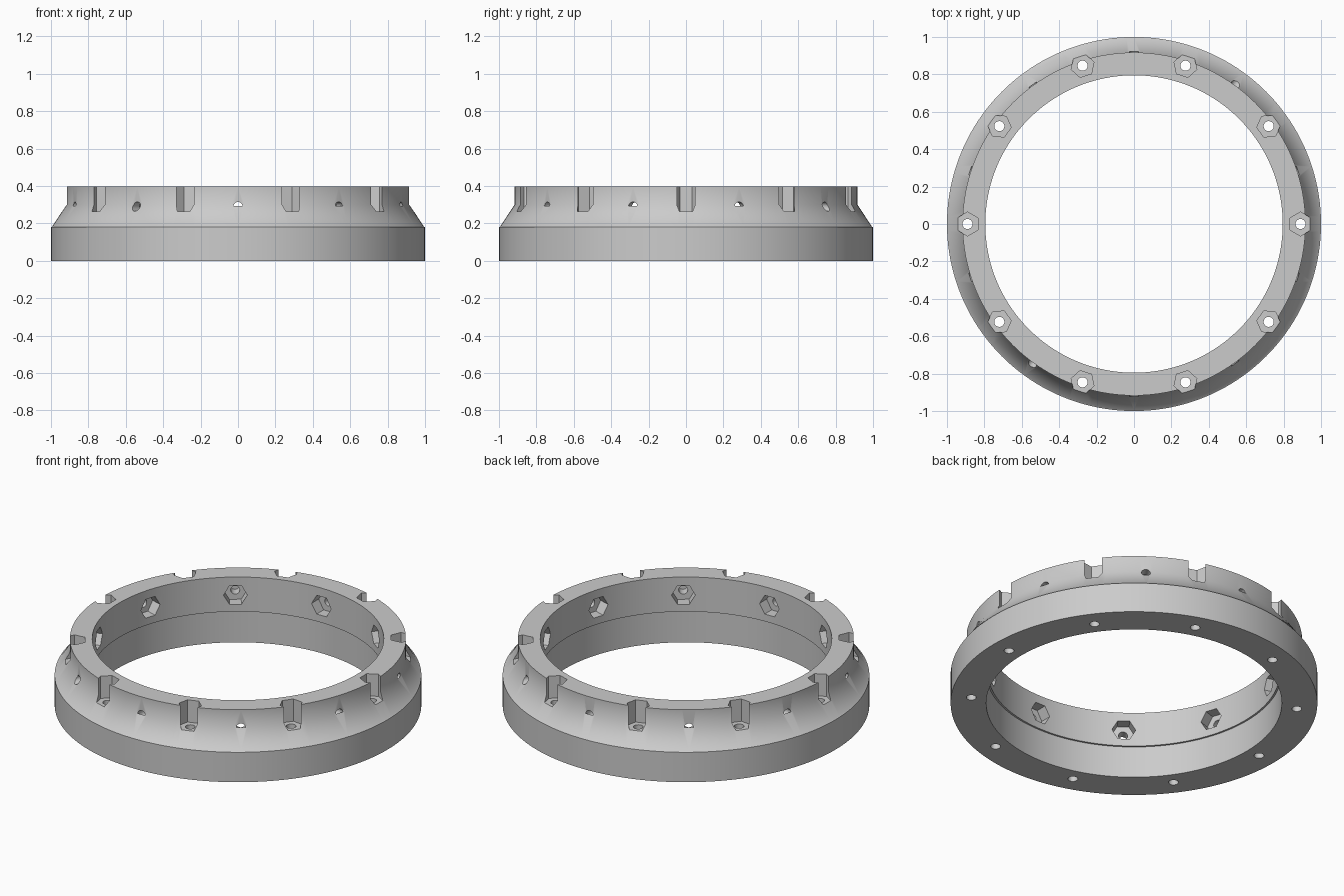
import bpy, bmesh, math
from mathutils import Matrix

default = bpy.data.objects.get("Cube")
if default:
    bpy.data.objects.remove(default, do_unlink=True)

COUNT = 10          # fasteners around the ring
SEGMENTS = 160
BOLT_R = 0.89       # radius of the vertical bolt circle
PORT_Z = 0.29       # height of the radial ports

grey = bpy.data.materials.new("plain grey")
grey.use_nodes = True
grey.diffuse_color = (0.6, 0.6, 0.6, 1)
grey.node_tree.nodes["Principled BSDF"].inputs["Base Color"].default_value = (0.6, 0.6, 0.6, 1)


def make_object(name, bm):
    bmesh.ops.recalc_face_normals(bm, faces=bm.faces)
    mesh = bpy.data.meshes.new(name)
    bm.to_mesh(mesh)
    bm.free()
    mesh.materials.append(grey)
    obj = bpy.data.objects.new(name, mesh)
    bpy.context.collection.objects.link(obj)
    return obj


def revolve(name, profile):
    """Closed (radius, height) profile turned about the z axis."""
    bm = bmesh.new()
    rings = []
    for i in range(SEGMENTS):
        a = math.tau * i / SEGMENTS
        rings.append([bm.verts.new((r * math.cos(a), r * math.sin(a), z)) for r, z in profile])
    n = len(profile)
    for i, ring in enumerate(rings):
        after = rings[(i + 1) % SEGMENTS]
        for j in range(n):
            k = (j + 1) % n
            bm.faces.new((ring[j], after[j], after[k], ring[k]))
    return make_object(name, bm)


def add_prism(bm, sides, radius, start, end, angle, vertical):
    """Prism from start to end, along z on the bolt circle or along the radius."""
    middle, depth = (start + end) / 2, end - start
    pose = Matrix.Rotation(angle, 4, "Z")
    if vertical:
        pose = pose @ Matrix.Translation((BOLT_R, 0, middle))
    else:
        pose = pose @ Matrix.Translation((middle, 0, PORT_Z)) @ Matrix.Rotation(math.pi / 2, 4, "Y")
    # The first corner points along the rim, so flats face in and out
    first = bmesh.ops.create_cone(bm, cap_ends=True, segments=sides, radius1=radius,
                                  radius2=radius, depth=depth)["verts"]
    bmesh.ops.transform(bm, matrix=pose, verts=first)


def cut(body, name, bm):
    cutter = make_object(name, bm)
    cutter.hide_render = True
    mod = body.modifiers.new(name, "BOOLEAN")
    mod.operation = "DIFFERENCE"
    mod.solver = "EXACT"
    mod.object = cutter
    bpy.context.view_layer.objects.active = body
    bpy.ops.object.modifier_apply(modifier=name)
    bpy.data.objects.remove(cutter, do_unlink=True)


# Ring body: straight skirt, sloped shoulder, straight collar, stepped bore
ring = revolve("flange_ring", [
    (0.806, 0), (1.0, 0), (1.0, 0.18), (0.994, 0.183), (0.917, 0.30),
    (0.917, 0.396), (0.917, 0.396 + 0.002), (0.795, 0.398), (0.795, 0.19), (0.806, 0.19),
])

pockets, holes = bmesh.new(), bmesh.new()
for i in range(COUNT):
    bolt = math.tau * i / COUNT
    port = bolt + math.pi / COUNT
    # Hexagonal pockets from the top and from the bore
    add_prism(pockets, 6, 0.064, 0.264, 0.5, bolt, True)
    add_prism(pockets, 6, 0.065, 0.70, 0.86, port, False)
    # Bolt holes, and ports of which two opposite ones run right through
    add_prism(holes, 24, 0.027, -0.1, 0.35, bolt, True)
    through = i in (1, 6)
    add_prism(holes, 24, 0.025, 0.83, 1.1 if through else 0.921, port, False)
cut(ring, "hex_pockets", pockets)
cut(ring, "round_holes", holes)

# Smooth round walls, crisp machined edges
bpy.ops.object.select_all(action="DESELECT")
ring.select_set(True)
bpy.context.view_layer.objects.active = ring
bpy.ops.object.shade_smooth_by_angle(angle=math.radians(36))
